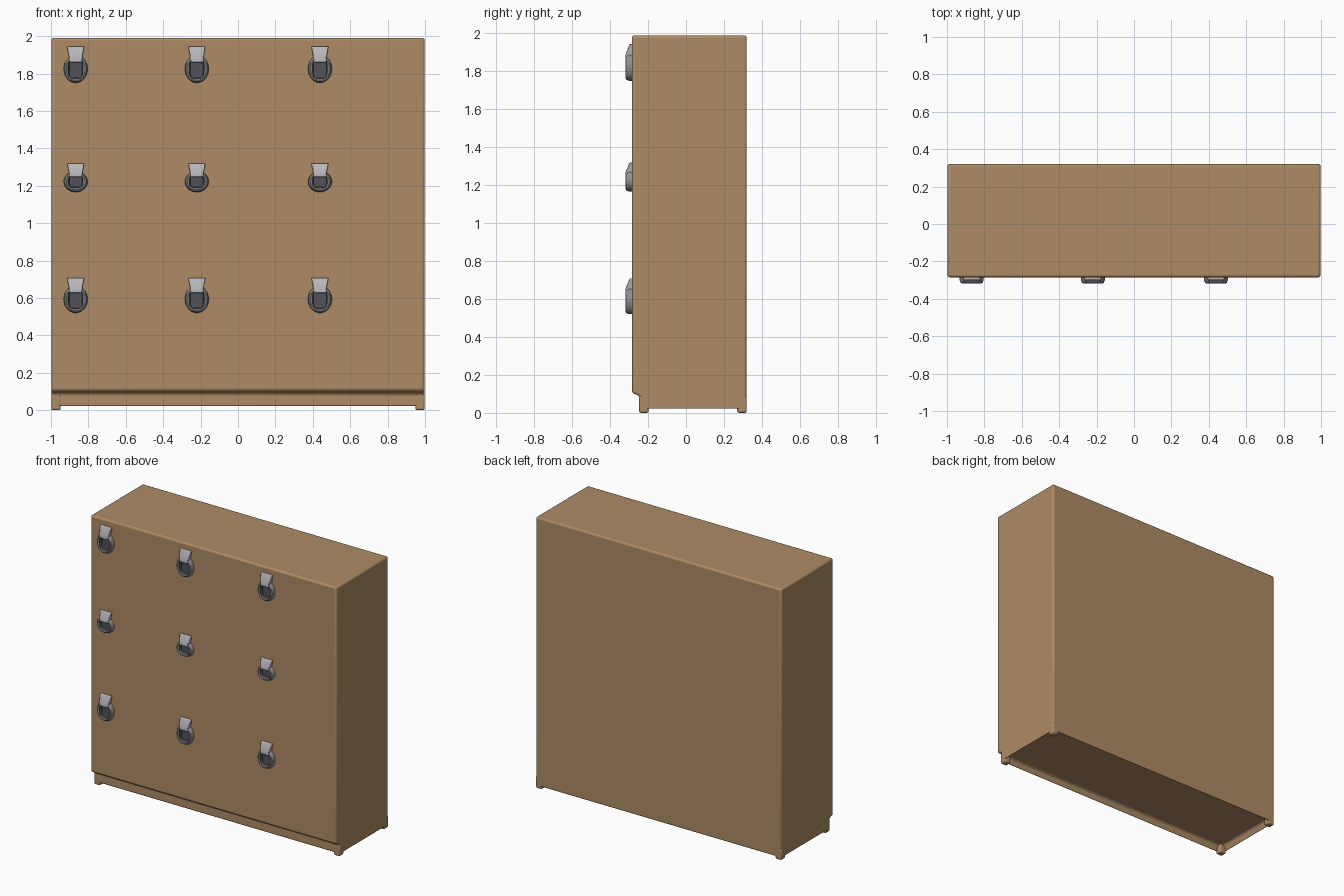
import bpy, bmesh, math

if "Cube" in bpy.data.objects:
    bpy.data.objects.remove(bpy.data.objects["Cube"])


def material(name, rgb):
    m = bpy.data.materials.new(name)
    m.diffuse_color = (*rgb, 1)
    m.use_nodes = True
    m.node_tree.nodes["Principled BSDF"].inputs["Base Color"].default_value = m.diffuse_color
    return m


wood = material("tan wood", (0.42, 0.26, 0.13))
silver = material("light grey metal", (0.48, 0.48, 0.51))
steel = material("mid grey metal", (0.27, 0.27, 0.29))
dark = material("dark grey recess", (0.085, 0.085, 0.095))


def finish(name, bm, mats, bevel=0, segments=3):
    bmesh.ops.recalc_face_normals(bm, faces=bm.faces[:])
    mesh = bpy.data.meshes.new(name)
    bm.to_mesh(mesh)
    bm.free()
    ob = bpy.data.objects.new(name, mesh)
    bpy.context.collection.objects.link(ob)
    for m in mats:
        mesh.materials.append(m)
    if bevel:
        mod = ob.modifiers.new("rounded edges", 'BEVEL')
        mod.width = bevel
        mod.segments = segments
        mod.limit_method = 'ANGLE'
    bpy.ops.object.select_all(action='DESELECT')
    ob.select_set(True)
    bpy.context.view_layer.objects.active = ob
    bpy.ops.object.shade_smooth_by_angle(angle=math.radians(40))
    return ob


def loft(bm, rings, mat=0):
    """Join a list of closed point rings with quads."""
    vs = [[bm.verts.new(p) for p in r] for r in rings]
    n = len(vs[0])
    for a, b in zip(vs, vs[1:]):
        for i in range(n):
            j = (i + 1) % n
            bm.faces.new((a[i], a[j], b[j], b[i])).material_index = mat
    return vs


# Cabinet body: side profile with a stepped toe kick, hollowed underneath
profile = [(-0.285, 0.105), (-0.285, 1.99), (0.32, 1.99), (0.32, 0.014),
           (-0.245, 0.014), (-0.245, 0.09)]
bm = bmesh.new()
ends = loft(bm, [[(x, y, z) for y, z in profile] for x in (-0.998, 0.998)])
for e in ends:
    bm.faces.new(e)
bm.faces.ensure_lookup_table()
bm.normal_update()
bmesh.ops.recalc_face_normals(bm, faces=bm.faces[:])
base = min(bm.faces, key=lambda f: f.calc_center_median().z)
bmesh.ops.inset_region(bm, faces=[base], thickness=0.03)
for v in base.verts:
    v.co.z += 0.05
finish("cabinet_body", bm, [wood], 0.013)

# Short corner feet
for sx in (-1, 1):
    for name, y in (("front", -0.222), ("back", 0.295)):
        bm = bmesh.new()
        bmesh.ops.create_cube(bm, size=1)
        for v in bm.verts:
            v.co.x = sx * 0.973 + v.co.x * 0.05
            v.co.y = y + v.co.y * 0.05
            v.co.z = 0.045 + v.co.z * 0.09
        finish(f"{name}_foot_{'left' if sx < 0 else 'right'}", bm, [wood], 0.01)


def oval(cx, cz, y, rx, rz, power, n=32):
    """Superellipse ring facing the front; higher power is more square."""
    pts = []
    for i in range(n):
        t = 2 * math.pi * i / n
        c, s = math.cos(t), math.sin(t)
        pts.append((cx + rx * math.copysign(abs(c) ** (2 / power), c), y,
                    cz + rz * math.copysign(abs(s) ** (2 / power), s)))
    return pts


def pull(name, cx, cz, rz, top):
    # Oval escutcheon with a sunken rectangular finger well
    bm = bmesh.new()
    sections = [(-0.27, 0.064, rz, 2), (-0.300, 0.064, rz, 2),
                (-0.315, 0.058, rz - 0.006, 2), (-0.318, 0.050, rz - 0.014, 2.3),
                (-0.313, 0.040, rz - 0.022, 3)]
    loft(bm, [oval(cx, cz, *s) for s in sections], 0)
    well = loft(bm, [oval(cx, cz, -0.313, 0.040, rz - 0.022, 3),
                     oval(cx, cz, -0.291, 0.034, rz - 0.026, 5)], 1)
    bm.faces.new(well[-1]).material_index = 1
    bmesh.ops.remove_doubles(bm, verts=bm.verts[:], dist=0.0002)
    finish(name + "_ring", bm, [steel, dark])

    # Sloping tab overhanging the top of the well
    bm = bmesh.new()
    low = cz + rz * 0.45
    rows = [(low, -0.318, 0.034), (cz + rz * 0.85, -0.319, 0.036),
            (top, -0.297, 0.046)]
    vs = loft(bm, [[(cx - w, -0.275, z), (cx + w, -0.275, z),
                    (cx + w, y, z), (cx - w, y, z)] for z, y, w in rows])
    bm.faces.new(vs[0])
    bm.faces.new(vs[-1])
    finish(name + "_tab", bm, [silver], 0.004, 2)


# Three rows of three pulls: centre height, half height, tab top
for row, cz, rz, top in (("upper", 1.825, 0.075, 1.945),
                         ("middle", 1.222, 0.056, 1.32),
                         ("lower", 0.593, 0.073, 0.708)):
    for col, cx in (("left", -0.868), ("centre", -0.22), ("right", 0.438)):
        pull(f"{row}_{col}_pull", cx, cz, rz, top)
